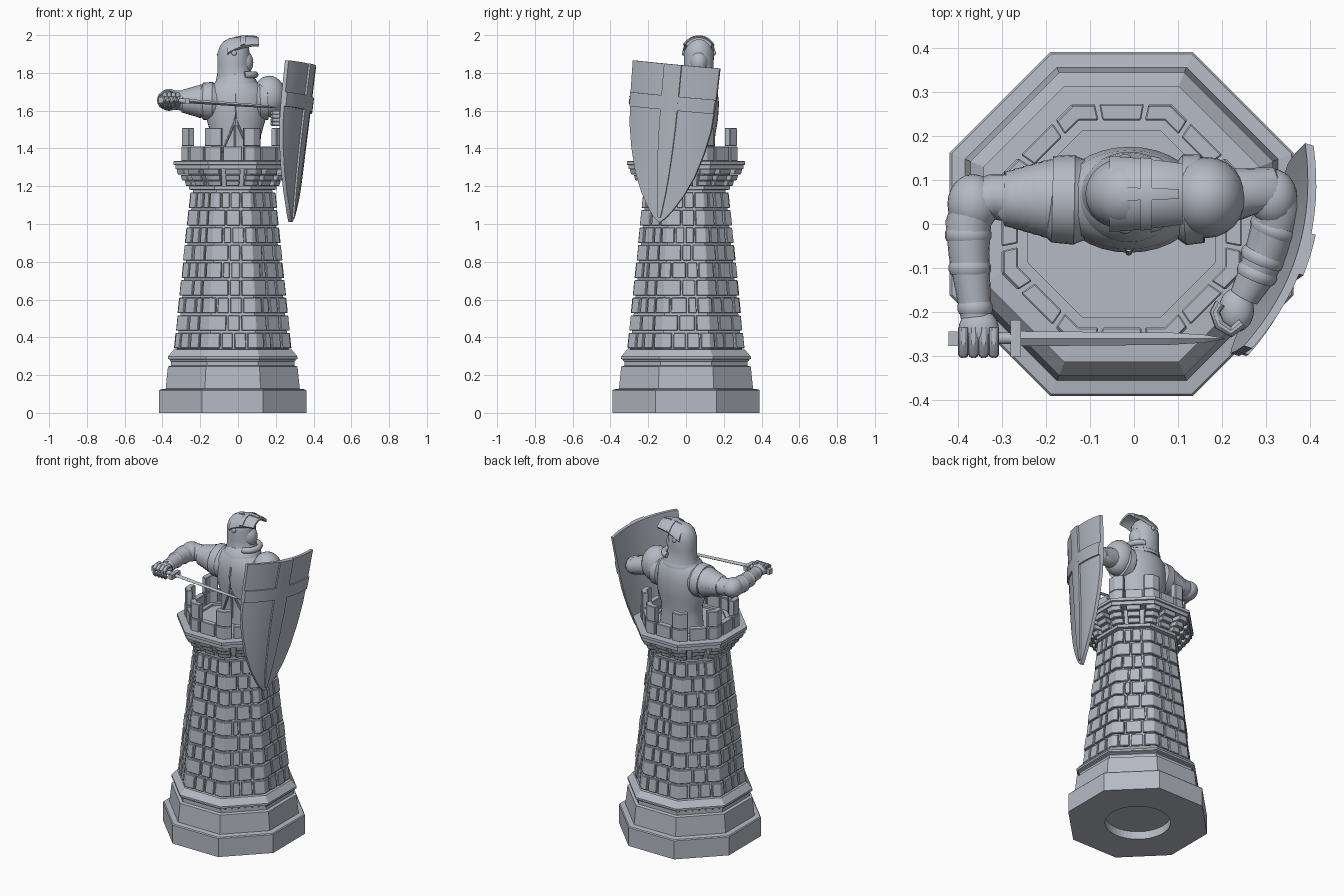
import bpy, bmesh, math, random
from mathutils import Vector, Matrix

random.seed(4)
if "Cube" in bpy.data.objects:
    bpy.data.objects.remove(bpy.data.objects["Cube"])

STONE = (0.46, 0.49, 0.55, 1)
mat = bpy.data.materials.new("cool_grey")
mat.use_nodes = True
mat.diffuse_color = STONE
mat.node_tree.nodes["Principled BSDF"].inputs["Base Color"].default_value = STONE


def finish(name, bm, smooth=35):
    bmesh.ops.recalc_face_normals(bm, faces=bm.faces)
    me = bpy.data.meshes.new(name)
    bm.to_mesh(me)
    bm.free()
    me.materials.append(mat)
    if smooth:
        me.shade_smooth()
        me.set_sharp_from_angle(angle=math.radians(smooth))
    ob = bpy.data.objects.new(name, me)
    bpy.context.collection.objects.link(ob)
    return ob


def add_loft(bm, rings):
    rows = [[bm.verts.new(p) for p in r] for r in rings]
    n = len(rows[0])
    for a, b in zip(rows, rows[1:]):
        for i in range(n):
            j = (i + 1) % n
            bm.faces.new((a[i], a[j], b[j], b[i]))
    bm.faces.new(rows[0])
    bm.faces.new(rows[-1])


def loft(name, rings, smooth=35):
    bm = bmesh.new()
    add_loft(bm, rings)
    return finish(name, bm, smooth)


def oval(cx, cy, z, rx, ry, n=32):
    turn = [math.tau * i / n for i in range(n)]
    return [Vector((cx + rx * math.cos(a), cy + ry * math.sin(a), z)) for a in turn]


def tube(name, pts, n=18):
    rings = []
    for i, p in enumerate(pts):
        d = Vector(pts[min(i + 1, len(pts) - 1)][:3]) - Vector(pts[max(i - 1, 0)][:3])
        q = d.to_track_quat('Z', 'Y')
        rings.append([Vector(p[:3]) + q @ v for v in oval(0, 0, 0, p[3], p[3], n)])
    return loft(name, rings)


def ball(name, c, r):
    bm = bmesh.new()
    m = Matrix.Translation(c) @ Matrix.Diagonal((*r, 1))
    bmesh.ops.create_uvsphere(bm, u_segments=24, v_segments=14, radius=1, matrix=m)
    return finish(name, bm)


def box(name, c, size):
    bm = bmesh.new()
    m = Matrix.Translation(c) @ Matrix.Diagonal((*size, 1))
    bmesh.ops.create_cube(bm, size=1, matrix=m)
    return finish(name, bm, 0)


def plate(name, f, u0, u1, v0, v1, d0, d1, nu=20, nv=16):
    # Closed curved slab cut out of the surface f(u, v, offset)
    rings = []
    for i in range(nu + 1):
        u = u0 + (u1 - u0) * i / nu
        vs = [v0 + (v1 - v0) * j / nv for j in range(nv + 1)]
        rings.append([f(u, v, d1) for v in vs] + [f(u, v, d0) for v in reversed(vs)])
    return loft(name, rings)


# Octagon: u runs round the perimeter, whole numbers are corners
CX = -0.028


def octa(u, a, z):
    k = math.floor(u)
    r = a / math.cos(math.pi / 8)
    c = [Vector((CX + r * math.cos((j + .5) * math.pi / 4),
                 r * math.sin((j + .5) * math.pi / 4), z)) for j in (k, k + 1)]
    return c[0].lerp(c[1], u - k)


def octa_ring(a, z, n=48):
    return [octa(8 * i / n, a, z) for i in range(n)]


def round_ring(r, z):
    pts = []
    for p in octa_ring(1, z):
        d = Vector((p.x - CX, p.y, 0)).normalized() * r
        pts.append(Vector((CX + d.x, d.y, z)))
    return pts


def stone(bm, u0, u1, z0, z1, out0, out1, in0, in1):
    # Block following the octagon and bending round any corner it crosses
    us = [u0] + [k for k in range(math.ceil(u0), math.ceil(u1)) if u0 < k < u1] + [u1]
    add_loft(bm, [[octa(u, in0, z0), octa(u, out0, z0), octa(u, out1, z1), octa(u, in1, z1)]
                  for u in us])


def bevelled(ob, w):
    m = ob.modifiers.new("worn_edges", 'BEVEL')
    m.width, m.segments, m.limit_method = w, 1, 'ANGLE'


# Tower core with moulded plinth, round recess underneath and sunken floor
profile = [(.39, 0), (.39, .118), (.385, .124), (.355, .128), (.343, .245), (.326, .25),
           (.326, .272), (.333, .276), (.333, .262 + .02), (.343, .286), (.343, .298),
           (.312, .335), (.296, .337), (.209, 1.18), (.232, 1.182), (.232, 1.2),
           (.222, 1.2), (.24, 1.29), (.304, 1.29), (.304, 1.312), (.313, 1.314),
           (.313, 1.332), (.212, 1.338), (.212, 1.325)]
loft("tower_core", [round_ring(.19, .05), round_ring(.19, 0)]
     + [octa_ring(a, z) for a, z in profile], 0)

# Brick courses, alternating bond
ROWS, Z0, Z1, GAP = 9, .342, 1.178, .022


def wall(z):
    return .296 + (.209 - .296) * (z - .337) / .843


bm = bmesh.new()
step = (Z1 - Z0) / ROWS
for row in range(ROWS):
    zb, zt = Z0 + row * step, Z0 + (row + 1) * step - .011
    cuts = []
    for face in range(8):
        for c in ((.2, .48, .76), (.36, .7))[row % 2]:
            cuts.append(face + c + random.uniform(-.06, .06))
    for a, b in zip(cuts, cuts[1:] + [cuts[0] + 8]):
        o = random.uniform(.011, .016)
        stone(bm, a + GAP, b - GAP, zb, zt, wall(zb) + o, wall(zt) + o,
              wall(zb) - .015, wall(zt) - .015)
bevelled(finish("tower_bricks", bm, 0), .003)

# Stepped corbels, on each corner and in the middle of each side
bm = bmesh.new()
for k in range(8):
    for mid, half in ((k, .2), (k + .5, .17)):
        for s in range(3):
            z, o = 1.2 + s * .031, .246 + s * .022
            stone(bm, mid - half, mid + half, z, z + .029, o, o + .008, .21, .21)
bevelled(finish("corbels", bm, 0), .003)

# Parapet: tall corner merlons, low blocks between
bm = bmesh.new()
for k in range(8):
    for z0, z1, o in ((1.332, 1.41, .272), (1.412, 1.508, .269)):
        stone(bm, k - .23, k + .23, z0, z1, o, o, .235, .235)
    stone(bm, k + .275, k + .725, 1.332, 1.41, .272, .272, .235, .235)
bevelled(finish("parapet_blocks", bm, 0), .003)

# Knight torso and collar
loft("torso", [oval(-.01, .055, z, rx, ry) for z, rx, ry in (
    (1.325, .14, .1), (1.42, .128, .098), (1.47, .132, .1), (1.55, .155, .114),
    (1.64, .165, .12), (1.7, .158, .112), (1.74, .125, .098), (1.77, .08, .08))])
loft("collar", [oval(-.01, .06, z, r, r * .9) for z, r in (
    (1.73, .115), (1.75, .112), (1.765, .1), (1.79, .085), (1.8, .07))])
tube("breast_ridge", [(-.012, y, z, .008) for y, z in (
    (-.04, 1.36), (-.046, 1.48), (-.06, 1.56), (-.064, 1.64), (-.055, 1.69))], 8)
for side, name in ((-1, "right"), (1, "left")):
    tube(name + "_tabard_fold", [(-.012 + side * x, y, z, .007) for x, y, z in (
        (0, -.057, 1.55), (.04, -.042, 1.46), (.075, -.027, 1.38))], 8)

# Helmet turned to the left, face, raised visor with a cross
loft("helmet", [oval(cx, .068, z, rx, ry) for z, cx, rx, ry in (
    (1.755, -.01, .108, .09), (1.765, -.01, .106, .088), (1.79, -.02, .09, .08),
    (1.84, -.024, .085, .078), (1.9, -.024, .086, .08), (1.94, -.02, .077, .072),
    (1.965, -.018, .06, .056), (1.982, -.016, .034, .032), (1.988, -.015, .008, .008))])
ball("face", (.025, .068, 1.855), (.056, .05, .068))
tube("chin_guard", [(.03 + .06 * math.cos(a), .068 + .07 * math.sin(a), 1.79, .018)
                    for a in [-1.5 + .3 * i for i in range(11)]], 12)


def visor(u, v, d):
    x = -.055 + .165 * u
    top = 1.968 + .055 * u * (1 - u) + .015 * u
    a = v * (1.35 - .45 * u)
    return Vector((x, .068 + (.084 + d) * math.sin(a),
                   top - (.085 + .01 * u) * (1 - math.cos(a)) + d))


plate("visor", visor, 0, 1, -1, 1, -.008, .004)
plate("visor_cross_long", visor, .08, .95, -.13, .13, .002, .009)
plate("visor_cross_wide", visor, .42, .58, -.95, .95, .002, .009, 6)
for v in (-1, 1):
    ball("visor_pivot", (-.02, .068 + v * .082, 1.905), (.014, .008, .014))

# Right arm: layered shoulder plates, elbow guard, forearm, cuff
lames = [(-.1, .055, 1.65, .088), (-.13, .055, 1.65, .098), (-.135, .055, 1.65, .102),
         (-.185, .056, 1.65, .098), (-.188, .056, 1.65, .084)]
for i in range(5):
    x, r = -.19 - .021 * i, .09 - .006 * i
    lames += [(x, .057, 1.65, r), (x - .019, .057, 1.652, r - .004),
              (x - .0195, .057, 1.652, r - .009)]
tube("right_shoulder_plates", lames, 28)
tube("right_arm", [(-.27, .058, 1.652, .056), (-.32, .062, 1.655, .052),
                   (-.36, .05, 1.657, .053), (-.376, .0, 1.657, .052),
                   (-.374, -.07, 1.657, .046), (-.358, -.21, 1.655, .035)])
ball("right_elbow_guard", (-.365, .045, 1.657), (.058, .068, .058))
for y, r in ((-.025, .053), (-.1, .048), (-.19, .04)):
    x = -.376 + max(0, -.07 - y) * .13
    tube("right_cuff", [(x, y + .014, 1.656, r - .004), (x, y + .006, 1.656, r),
                        (x, y - .006, 1.656, r), (x, y - .014, 1.656, r - .004)])
ball("right_hand", (-.352, -.24, 1.66), (.046, .048, .036))
for i in range(4):
    x = -.387 + .023 * i
    tube("right_finger", [(x, y, z, .0125) for y, z in (
        (-.235, 1.684), (-.27, 1.686), (-.291, 1.67), (-.293, 1.645), (-.275, 1.625))], 10)

# Sword held level across the front
tube("sword_grip", [(-.405, -.26, 1.656, .013), (-.26, -.259, 1.65, .013)], 12)
box("sword_pommel", (-.409, -.26, 1.656), (.022, .032, .032))
box("sword_guard", (-.268, -.26, 1.65), (.024, .084, .03))
loft("sword_blade", [[Vector((x, -.26 + w, z)), Vector((x, -.26, z + h)),
                      Vector((x, -.26 - w, z)), Vector((x, -.26, z - h))]
                     for x, z, w, h in ((-.26, 1.65, .017, .011), (.08, 1.627, .014, .009),
                                        (.16, 1.621, .009, .007), (.205, 1.618, .001, .001))], 0)

# Left arm: shoulder cup, bent arm, cuffs, hand
tube("left_shoulder_ring", [(.1, .055, 1.65, .09), (.115, .055, 1.65, .103),
                            (.155, .057, 1.652, .1), (.16, .057, 1.652, .085)], 28)
ball("left_shoulder_cup", (.165, .06, 1.675), (.088, .092, .11))
tube("left_arm", [(.14, .06, 1.66, .07), (.24, .068, 1.648, .058), (.3, .078, 1.632, .053),
                  (.327, .045, 1.615, .053), (.305, -.05, 1.592, .05),
                  (.275, -.12, 1.575, .042), (.25, -.165, 1.567, .034)])
ball("left_elbow_guard", (.315, .06, 1.625), (.055, .065, .055))
for t, r in ((0, .056), (.55, .052), (.85, .047)):
    a = Vector((.317, -.01, 1.6)).lerp(Vector((.272, -.13, 1.575)), t)
    d = Vector((-.005, -.012, -.002))
    tube("left_cuff", [(*(a - d), r - .004), (*(a - d * .4), r), (*(a + d * .4), r),
                       (*(a + d), r - .004)])
ball("left_hand", (.232, -.195, 1.562), (.04, .05, .034))
for i in range(4):
    z = 1.588 - .019 * i
    tube("left_finger", [(x, y, z, .012) for x, y in (
        (.245, -.225), (.22, -.245), (.193, -.228), (.183, -.2), (.195, -.18))], 10)

# Curved shield with raised cross
WIDTHS = ((0, .24), (.2, .236), (.4, .225), (.55, .2), (.7, .163), (.82, .118),
          (.92, .066), (.97, .034), (1, .004))


def shield(t, s, d):
    for (t0, w0), (t1, w1) in zip(WIDTHS, WIDTHS[1:]):
        if t <= t1:
            w = w0 + (w1 - w0) * (t - t0) / (t1 - t0)
            break
    e = s * w
    c = Vector((.33, -.05, 1.845)).lerp(Vector((.227, -.124, 1.01)), t)
    bow = .055 * (1 - (e / .24) ** 2) + d
    return c + Vector((.29, .957, -.09)) * e + Vector((.957, -.29, 0)) * bow


plate("shield", shield, 0, 1, -1, 1, -.012, .008, 50)
plate("shield_cross_upright", shield, 0, .97, -.2, .2, .006, .018, 40)
plate("shield_cross_bar", shield, .2, .29, -1, 1, .006, .018, 6)
